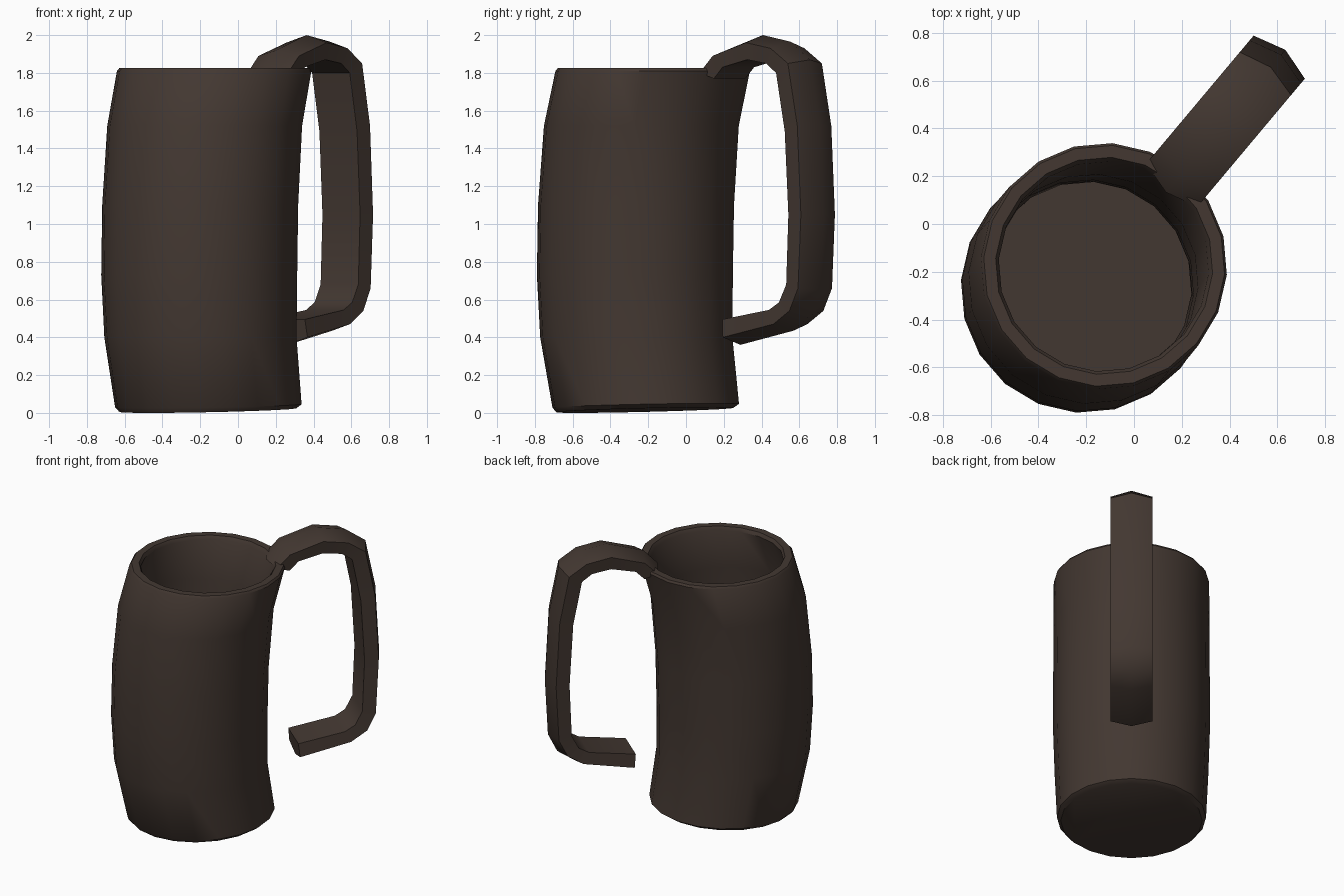
import bpy, bmesh, math
from mathutils import Vector

if "Cube" in bpy.data.objects:
    bpy.data.objects.remove(bpy.data.objects["Cube"])

ANG = math.radians(50)                       # direction the handle points
D = Vector((math.cos(ANG), math.sin(ANG), 0))
P = Vector((D.y, -D.x, 0))                   # sideways across the handle
C = Vector((-0.125, -0.175, 0))              # centre of the rim

brown = bpy.data.materials.new("dark_brown")
brown.diffuse_color = (0.056, 0.039, 0.031, 1)
brown.use_nodes = True
brown.node_tree.nodes["Principled BSDF"].inputs["Base Color"].default_value = brown.diffuse_color


def build(name, rings):
    """Skin a list of closed rings and cap both ends."""
    bm = bmesh.new()
    loops = [[bm.verts.new(p) for p in ring] for ring in rings]
    n = len(loops[0])
    for a, b in zip(loops, loops[1:]):
        for i in range(n):
            j = (i + 1) % n
            bm.faces.new((a[i], a[j], b[j], b[i]))
    bm.faces.new(loops[0])
    bm.faces.new(loops[-1])
    bmesh.ops.recalc_face_normals(bm, faces=bm.faces[:])
    me = bpy.data.meshes.new(name)
    bm.to_mesh(me)
    bm.free()
    me.materials.append(brown)
    ob = bpy.data.objects.new(name, me)
    bpy.context.collection.objects.link(ob)
    bpy.ops.object.select_all(action='DESELECT')
    ob.select_set(True)
    bpy.context.view_layer.objects.active = ob
    bpy.ops.object.shade_smooth_by_angle(angle=math.radians(38))
    return ob


# Cup: bowed hollow wall; rows are radius, height, backward shift, tilt
rows = [
    (0.47, 0.015, 0.055, 0.015), (0.495, 0.038, 0.05, 0.013),
    (0.51, 0.40, 0.115, 0), (0.52, 0.73, 0.125, 0), (0.52, 1.10, 0.117, 0),
    (0.517, 1.52, 0.08, 0), (0.516, 1.81, 0.002, 0), (0.505, 1.825, 0, 0),
    (0.455, 1.825, 0, 0), (0.44, 1.80, 0.003, 0),
    (0.445, 1.52, 0.08, 0), (0.45, 1.10, 0.117, 0), (0.45, 0.73, 0.125, 0),
    (0.44, 0.40, 0.115, 0), (0.43, 0.10, 0.06, 0.012),
]


def cup_ring(r, z, s, tilt):
    pts = []
    for i in range(20):
        t = 2 * math.pi * i / 20
        pts.append(C + D * (r * math.cos(t) - s) + P * (r * math.sin(t))
                   + Vector((0, 0, z + tilt * math.cos(t))))
    return pts


build("cup", [cup_ring(*row) for row in rows])

# Handle: strap with a ridged outer face; rows are outer u, z and inner u, z
strap = [
    (0.44, 1.80, 0.53, 1.77), (0.53, 1.89, 0.59, 1.83),
    (0.76, 1.96, 0.76, 1.87), (0.93, 1.93, 0.89, 1.85),
    (1.05, 1.85, 0.96, 1.80), (1.115, 1.52, 1.02, 1.49),
    (1.14, 1.05, 1.045, 1.05), (1.12, 0.66, 1.03, 0.68),
    (1.06, 0.54, 0.98, 0.585), (0.95, 0.47, 0.91, 0.545),
    (0.60, 0.40, 0.59, 0.495),
]


def strap_ring(ou, oz, iu, iz):
    up = Vector((0, 0, 1))
    out = C + D * ou + up * oz
    inn = C + D * iu + up * iz
    ridge = out + (out - inn).normalized() * 0.04
    return [inn - P * 0.13, out - P * 0.14, ridge, out + P * 0.14, inn + P * 0.13]


build("handle", [strap_ring(*row) for row in strap])
